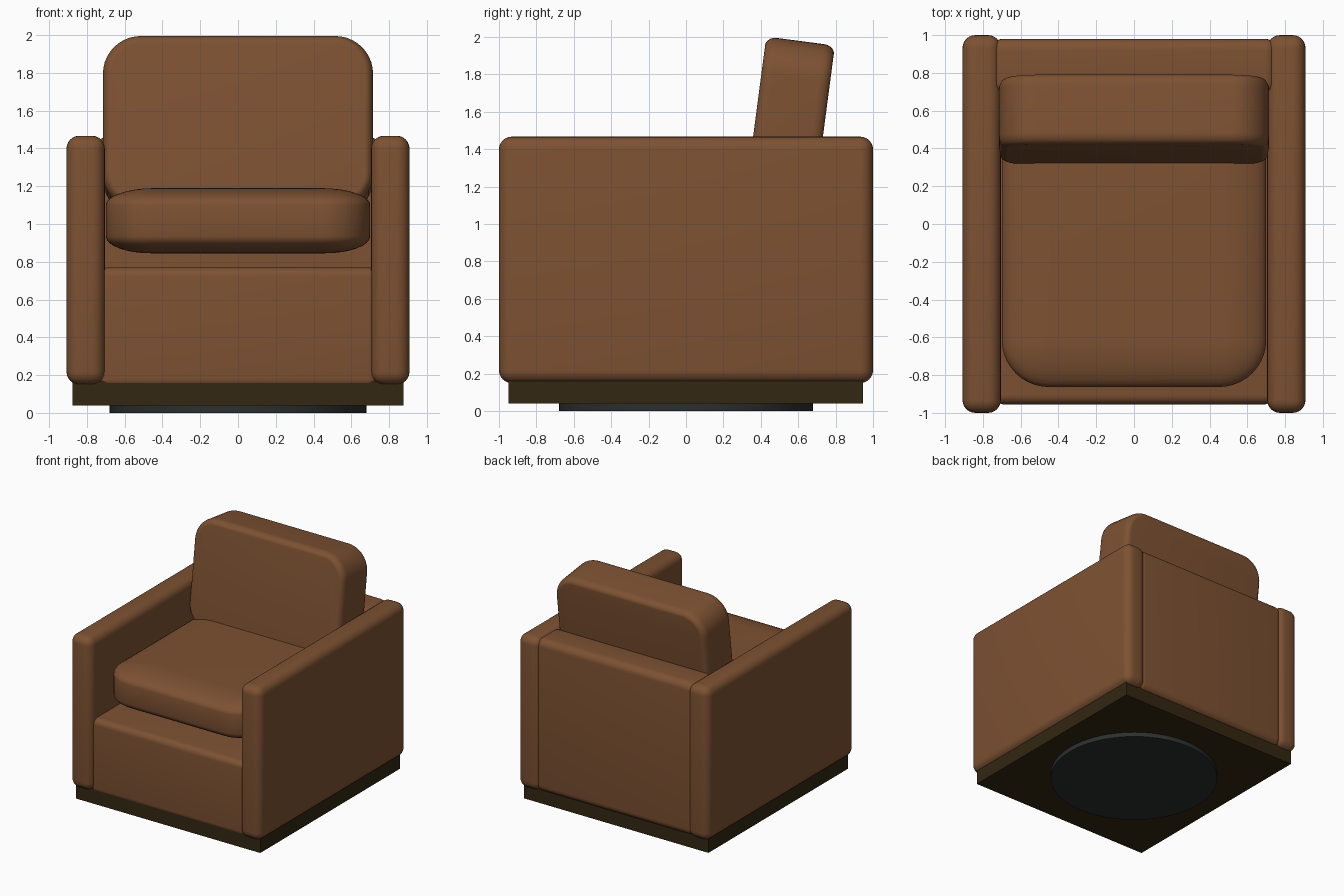
import bpy, bmesh, math
from mathutils import Matrix

if "Cube" in bpy.data.objects:
    bpy.data.objects.remove(bpy.data.objects["Cube"])


def material(name, rgb):
    m = bpy.data.materials.new(name)
    m.diffuse_color = (*rgb, 1)
    m.use_nodes = True
    m.node_tree.nodes["Principled BSDF"].inputs["Base Color"].default_value = m.diffuse_color
    return m


LEATHER = material("brown leather", (0.205, 0.083, 0.032))
WOOD = material("dark wood", (0.033, 0.020, 0.006))
METAL = material("dark metal", (0.024, 0.029, 0.027))


def finish(name, bm, mat, angle=40):
    bmesh.ops.recalc_face_normals(bm, faces=bm.faces)
    me = bpy.data.meshes.new(name)
    bm.to_mesh(me)
    bm.free()
    me.materials.append(mat)
    ob = bpy.data.objects.new(name, me)
    bpy.context.collection.objects.link(ob)
    bpy.ops.object.select_all(action='DESELECT')
    ob.select_set(True)
    bpy.context.view_layer.objects.active = ob
    bpy.ops.object.shade_smooth_by_angle(angle=math.radians(angle))
    return ob


def box(name, lo, hi, mat, radius=0.0):
    """Box between two corners with rounded edges."""
    bm = bmesh.new()
    bmesh.ops.create_cube(bm, size=1)
    for v in bm.verts:
        v.co = [(a + b) / 2 + c * (b - a) for a, b, c in zip(lo, hi, v.co)]
    if radius:
        bmesh.ops.bevel(bm, geom=bm.edges[:], offset=radius, segments=6,
                        profile=0.5, affect='EDGES')
    return finish(name, bm, mat)


def cushion(name, w, d, r, profile, mat, matrix):
    """Rounded-rectangle slab: stacked outlines, profile = (inset, height)."""
    bm = bmesh.new()
    rings, n = [], 10
    for inset, z in profile:
        rad = max(r - inset, 0.03)
        ring = []
        for q, (sx, sy) in enumerate([(1, 1), (-1, 1), (-1, -1), (1, -1)]):
            cx, cy = sx * (w / 2 - inset - rad), sy * (d / 2 - inset - rad)
            for i in range(n + 1):
                a = math.pi / 2 * (q + i / n)
                ring.append(bm.verts.new((cx + rad * math.cos(a),
                                          cy + rad * math.sin(a), z)))
        rings.append(ring)
    for a, b in zip(rings, rings[1:]):
        for i in range(len(a)):
            j = (i + 1) % len(a)
            bm.faces.new((a[i], a[j], b[j], b[i]))
    bm.faces.new(rings[0])
    bm.faces.new(rings[-1])
    bmesh.ops.transform(bm, matrix=matrix, verts=bm.verts)
    return finish(name, bm, mat, 60)


def rim(inset, height, z, side, steps=8):
    """Quarter ellipse from the side wall to the flat face."""
    return [(inset * (1 - math.cos(t)), z + side * height * math.sin(t))
            for t in (math.pi / 2 * i / steps for i in range(steps + 1))]


# Arms
for side, label in ((-1, "left_arm"), (1, "right_arm")):
    xs = sorted((side * 0.705, side * 0.908))
    box(label, (xs[0], -1, 0.15), (xs[1], 1, 1.467), LEATHER, 0.068)

# Back panel and seat base between the arms
box("back_panel", (-0.755, 0.69, 0.15), (0.755, 0.98, 1.46), LEATHER, 0.06)
box("seat_base", (-0.74, -0.955, 0.13), (0.74, 0.75, 0.77), LEATHER, 0.05)

# Seat cushion
seat_profile = rim(0.24, 0.09, 0.935, -1)[::-1] + rim(0.26, 0.09, 1.10, 1)
cushion("seat_cushion", 1.40, 1.53, 0.25, seat_profile, LEATHER,
        Matrix.Translation((0, -0.098, 0)))

# Back cushion, leaning backwards
back_profile = rim(0.045, 0.06, -0.125, -1)[::-1] + rim(0.045, 0.06, 0.125, 1)
cushion("back_cushion", 1.43, 0.93, 0.2, back_profile, LEATHER,
        Matrix.Translation((0, 0.552, 1.517))
        @ Matrix.Rotation(math.radians(82.5), 4, 'X'))

# Plinth and round swivel plate
box("plinth", (-0.877, -0.95, 0.04), (0.877, 0.947, 0.17), WOOD)
bm = bmesh.new()
bmesh.ops.create_cone(bm, cap_ends=True, segments=64, radius1=0.68,
                      radius2=0.68, depth=0.05,
                      matrix=Matrix.Translation((0, 0, 0.025)))
finish("swivel_plate", bm, METAL)
